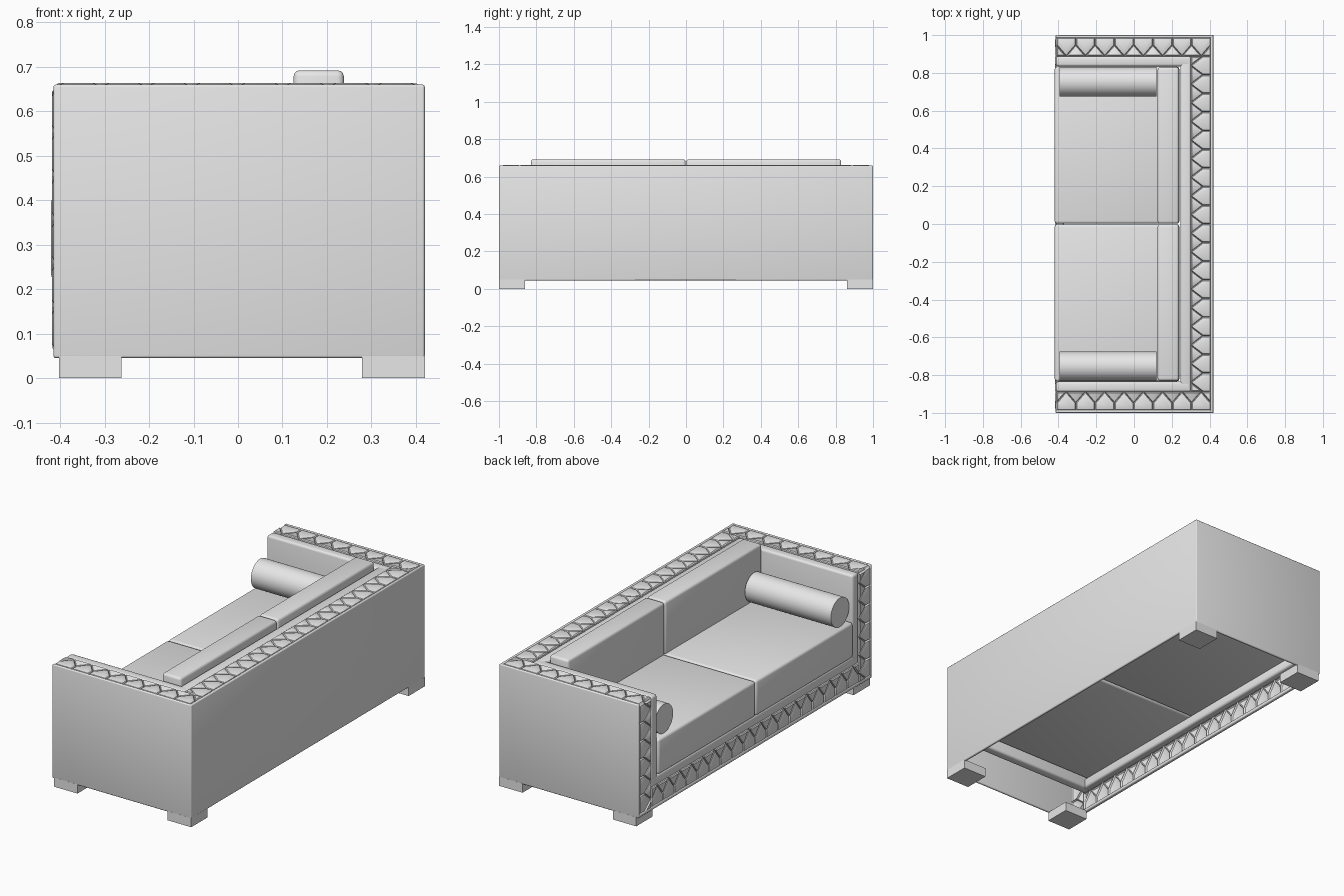
import bpy, bmesh, math
from mathutils import Vector

if "Cube" in bpy.data.objects:
    bpy.data.objects.remove(bpy.data.objects["Cube"], do_unlink=True)

GREY = (0.8, 0.8, 0.8, 1)
fabric = bpy.data.materials.new("grey_fabric")
fabric.use_nodes = True
fabric.diffuse_color = GREY
fabric.node_tree.nodes["Principled BSDF"].inputs["Base Color"].default_value = GREY


def finish(bm, name):
    mesh = bpy.data.meshes.new(name)
    bm.to_mesh(mesh)
    bm.free()
    mesh.materials.append(fabric)
    obj = bpy.data.objects.new(name, mesh)
    bpy.context.collection.objects.link(obj)
    bpy.ops.object.select_all(action="DESELECT")
    obj.select_set(True)
    bpy.context.view_layer.objects.active = obj
    bpy.ops.object.shade_smooth_by_angle(angle=math.radians(35))
    return obj


def box(name, x, y, z, round_by=0.0):
    """Box from (min, max) ranges with rounded edges."""
    bm = bmesh.new()
    bmesh.ops.create_cube(bm, size=1)
    for v in bm.verts:
        v.co = [sum(r) / 2 + c * (r[1] - r[0]) for c, r in zip(v.co, (x, y, z))]
    if round_by:
        bmesh.ops.bevel(bm, geom=bm.edges[:], offset=round_by, segments=3,
                        profile=0.5, affect="EDGES")
    return finish(bm, name)


def pad(bm, outline, normal):
    """Raised pillow: outer border low, two steps up to a flat middle."""
    if (outline[1] - outline[0]).cross(outline[2] - outline[1]).dot(normal) < 0:
        outline = outline[::-1]
    centre = sum(outline, Vector()) / len(outline)
    rings = []
    for scale, lift in ((1, 0), (0.9, 0.008), (0.65, 0.012)):
        rings.append([bm.verts.new(centre + (p - centre) * scale + normal * lift)
                      for p in outline])
    n = len(outline)
    for low, high in zip(rings, rings[1:]):
        for i in range(n):
            j = (i + 1) % n
            bm.faces.new((low[i], low[j], high[j], high[i]))
    bm.faces.new(rings[-1])


def braid(name, start, along, across, normal, count):
    """Strip of pointed pads with triangular pads between their tips."""
    start, along, across, normal = map(Vector, (start, along, across, normal))
    bm = bmesh.new()

    def at(u, v):
        return start + along * (u / count) + across * v

    for i in range(count):
        pad(bm, [at(i, 0), at(i + 1, 0), at(i + 1, 0.4), at(i + 0.5, 1), at(i, 0.4)], normal)
        if i:
            pad(bm, [at(i, 0.4), at(i + 0.5, 1), at(i - 0.5, 1)], normal)
    pad(bm, [at(0, 0.4), at(0.5, 1), at(0, 1)], normal)
    pad(bm, [at(count, 0.4), at(count, 1), at(count - 0.5, 1)], normal)
    return finish(bm, name)


# Mirrored parts at both ends
for side, s in (("left", 1), ("right", -1)):
    def span(a, b):
        return tuple(sorted((s * a, s * b)))

    # Arm shell, inner arm panel and braided trim
    box(f"{side}_arm_shell", (-0.415, 0.42), span(0.985, 1), (0.045, 0.66), 0.006)
    box(f"{side}_arm_inner_panel", (-0.413, 0.3), span(0.835, 0.888), (0.165, 0.658), 0.012)
    braid(f"{side}_arm_top_braid", (-0.41, s * 0.986, 0.651), (0.817, 0, 0),
          (0, -s * 0.098, 0), (0, 0, 1), 8)
    braid(f"{side}_arm_front_braid", (-0.406, s * 0.986, 0.062), (0, 0, 0.588),
          (0, -s * 0.098, 0), (-1, 0, 0), 6)

    # Cushions and bolster
    box(f"{side}_seat_cushion", (-0.42, 0.24), span(0.002, 0.833), (0.218, 0.41), 0.014)
    box(f"{side}_back_cushion", (0.125, 0.238), span(0.002, 0.83), (0.4, 0.692), 0.014)
    bm = bmesh.new()
    bmesh.ops.create_cone(bm, cap_ends=True, segments=40, radius1=0.078,
                          radius2=0.078, depth=0.515)
    for v in bm.verts:
        v.co = (v.co.z - 0.138, v.co.y + s * 0.753, v.co.x + 0.488)
    bmesh.ops.recalc_face_normals(bm, faces=bm.faces[:])
    finish(bm, f"{side}_bolster")

    # Block feet
    for place, x in (("front", (-0.402, -0.262)), ("back", (0.279, 0.42))):
        box(f"{side}_{place}_foot", x, span(0.86, 1), (0, 0.05))

# Back shell, inner back panel and braided trim
box("back_shell", (0.405, 0.42), (-1, 1), (0.045, 0.66), 0.006)
box("back_inner_panel", (0.245, 0.302), (-0.888, 0.888), (0.21, 0.658), 0.012)
braid("back_top_braid", (0.407, -0.888, 0.651), (0, 1.776, 0),
      (-0.107, 0, 0), (0, 0, 1), 18)

# Front rail: lower rim, braid and upper lip
box("front_rail_rim", (-0.415, -0.395), (-0.998, 0.998), (0.045, 0.064), 0.006)
braid("front_rail_braid", (-0.406, -0.888, 0.062), (0, 1.776, 0),
      (0, 0, 0.106), (-1, 0, 0), 18)
box("front_rail_lip", (-0.413, -0.37), (-0.888, 0.888), (0.165, 0.22), 0.012)
